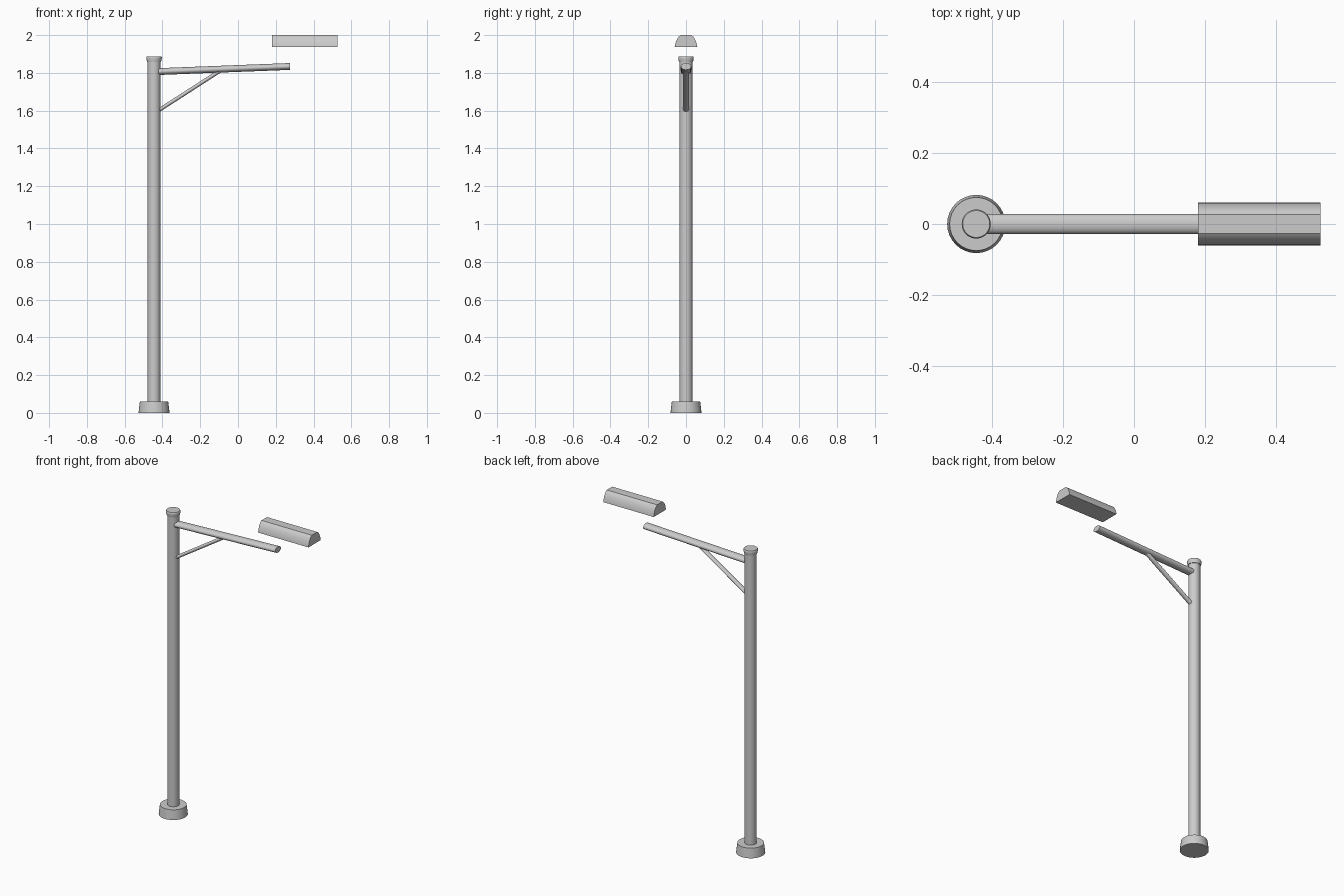
import bpy, bmesh, math
from mathutils import Vector, Matrix

if "Cube" in bpy.data.objects:
    bpy.data.objects.remove(bpy.data.objects["Cube"])

POLE_X = -0.4445


def finish(name, bm):
    bmesh.ops.recalc_face_normals(bm, faces=bm.faces)
    me = bpy.data.meshes.new(name)
    bm.to_mesh(me)
    bm.free()
    ob = bpy.data.objects.new(name, me)
    bpy.context.collection.objects.link(ob)
    bpy.ops.object.select_all(action='DESELECT')
    ob.select_set(True)
    bpy.context.view_layer.objects.active = ob
    bpy.ops.object.shade_smooth_by_angle(angle=math.radians(35))
    return ob


def loft(name, rings):
    """Skin a list of equal-length point rings and cap both ends."""
    bm = bmesh.new()
    vs = [[bm.verts.new(p) for p in r] for r in rings]
    n = len(vs[0])
    for a, b in zip(vs, vs[1:]):
        for i in range(n):
            j = (i + 1) % n
            bm.faces.new((a[i], a[j], b[j], b[i]))
    bm.faces.new(vs[0])
    bm.faces.new(vs[-1])
    return finish(name, bm)


def turned(name, profile, n=32):
    """Round part on the pole axis from (radius, z) pairs."""
    return loft(name, [[(POLE_X + r * math.cos(2 * math.pi * i / n),
                         r * math.sin(2 * math.pi * i / n), z)
                        for i in range(n)] for r, z in profile])


def oval_tube(name, start, end, half_y, half_t, n=20):
    """Straight oval tube in the xz plane."""
    a, b = Vector(start), Vector(end)
    d = (b - a).normalized()
    up = Vector((-d.z, 0, d.x))
    side = Vector((0, 1, 0))
    ring = [side * half_y * math.cos(2 * math.pi * i / n)
            + up * half_t * math.sin(2 * math.pi * i / n) for i in range(n)]
    return loft(name, [[p + o for o in ring] for p in (a, b)])


# Upright parts
turned("base", [(0.082, 0), (0.080, 0.02), (0.075, 0.06)])
turned("pole", [(0.034, 0.05), (0.034, 1.865)])
turned("pole_cap", [(0.037, 1.858), (0.041, 1.876), (0.041, 1.883), (0.038, 1.888)])

# Arm and its brace
oval_tube("arm", (-0.42, 0, 1.807), (0.275, 0, 1.834), 0.028, 0.018)
oval_tube("brace", (-0.418, 0, 1.603), (-0.095, 0, 1.811), 0.015, 0.010)

# Lamp head: rounded hood with a flat underside
half = [(0.060, 1.937), (0.0585, 1.947), (0.054, 1.963), (0.047, 1.979),
        (0.038, 1.992), (0.027, 2.0)]
section = half + [(-y, z) for y, z in reversed(half)]
loft("lamp_head", [[(x, y, z) for y, z in section] for x in (0.18, 0.526)])
